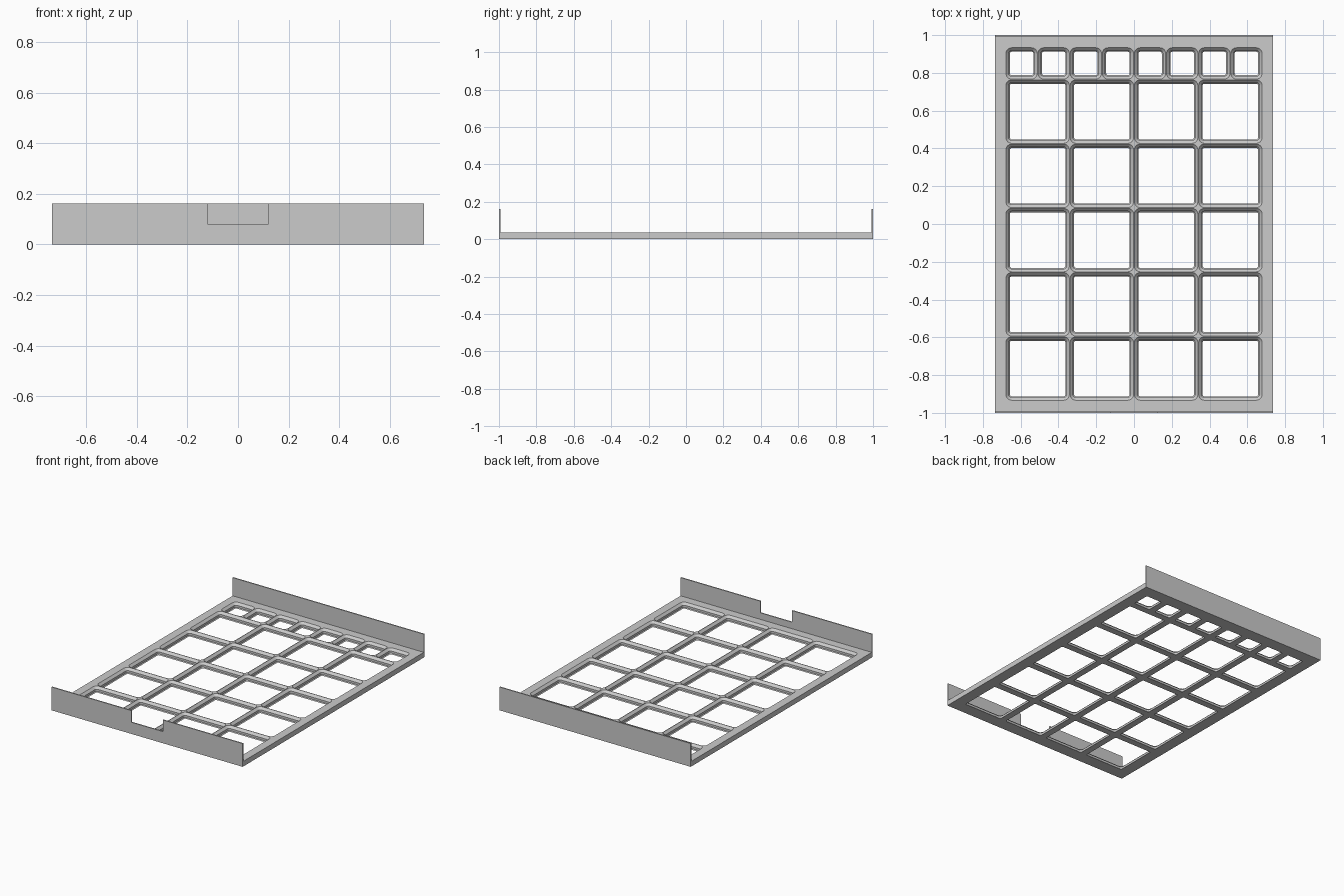
import bpy, bmesh, math

if "Cube" in bpy.data.objects:
    bpy.data.objects.remove(bpy.data.objects["Cube"])

MM = 2 / 247                      # one millimetre in model units
PITCH = 42 * MM
HALF_X, HALF_Y = 0.736, 1.0
WALL_T, WALL_H = 1 * MM, 20 * MM
TOP = 4.4 * MM
CELL_X, CELL_Y = 2 * PITCH, 2.75 * PITCH   # half extents of the pocket field
ARC = 6                           # segments per rounded pocket corner

grey = bpy.data.materials.new("grey plastic")
grey.diffuse_color = (0.6, 0.6, 0.6, 1)
grey.use_nodes = True
grey.node_tree.nodes["Principled BSDF"].inputs["Base Color"].default_value = grey.diffuse_color


def make_object(name, bm):
    bmesh.ops.remove_doubles(bm, verts=bm.verts, dist=1e-5)
    bmesh.ops.recalc_face_normals(bm, faces=bm.faces)
    mesh = bpy.data.meshes.new(name)
    bm.to_mesh(mesh)
    bm.free()
    mesh.materials.append(grey)
    obj = bpy.data.objects.new(name, mesh)
    bpy.context.collection.objects.link(obj)
    return obj


def ring(bm, cx, cy, half, inset, radius, z):
    """Rounded square loop; radius 0 puts every corner point on the corner."""
    h = half - inset - radius
    verts = []
    for q in range(4):
        mid = math.radians(45 + 90 * q)
        sx, sy = round(math.cos(mid) * 1.4142), round(math.sin(mid) * 1.4142)
        for i in range(ARC + 1):
            a = math.radians(90 * (q + i / ARC))
            verts.append(bm.verts.new((cx + sx * h + radius * math.cos(a),
                                       cy + sy * h + radius * math.sin(a), z)))
    return verts


def add_pocket(bm, cx, cy, half):
    """One open cell: underside, stepped and chamfered sides, upper rim."""
    # inset, corner radius, height (mm)
    steps = [(0, 0, 0), (2.85, 1.15, 0), (2.15, 1.85, 0.7),
             (2.15, 1.85, 2.5), (0.25, 3.75, 4.4), (0, 0, 4.4)]
    loops = [ring(bm, cx, cy, half, s[0] * MM, s[1] * MM, s[2] * MM) for s in steps]
    n = len(loops[0])
    for a, b in zip(loops, loops[1:]):
        for i in range(n):
            j = (i + 1) % n
            bm.faces.new((a[i], a[j], b[j], b[i]))


def quad(bm, pts):
    bm.faces.new([bm.verts.new(p) for p in pts])


# Pocket grid: 4 x 5 large cells and a back row of 8 half-size cells
bm = bmesh.new()
for col in range(4):
    for row in range(5):
        add_pocket(bm, -CELL_X + (col + 0.5) * PITCH,
                   -CELL_Y + (row + 0.5) * PITCH, PITCH / 2)
for col in range(8):
    add_pocket(bm, -CELL_X + (col + 0.5) * PITCH / 2, CELL_Y - PITCH / 4, PITCH / 4)
# collapse the degenerate corner quads into triangles
bmesh.ops.remove_doubles(bm, verts=bm.verts, dist=1e-5)

# Solid margin around the grid
for s in (-1, 1):
    for z in (0, TOP):
        quad(bm, [(s * CELL_X, -HALF_Y, z), (s * HALF_X, -HALF_Y, z),
                  (s * HALF_X, HALF_Y, z), (s * CELL_X, HALF_Y, z)])
        quad(bm, [(-CELL_X, s * CELL_Y, z), (CELL_X, s * CELL_Y, z),
                  (CELL_X, s * HALF_Y, z), (-CELL_X, s * HALF_Y, z)])
    quad(bm, [(s * HALF_X, -HALF_Y, 0), (s * HALF_X, HALF_Y, 0),
              (s * HALF_X, HALF_Y, TOP), (s * HALF_X, -HALF_Y, TOP)])
    for x0, x1 in ((-HALF_X, -CELL_X), (-CELL_X, CELL_X), (CELL_X, HALF_X)):
        quad(bm, [(x0, s * HALF_Y, 0), (x1, s * HALF_Y, 0),
                  (x1, s * HALF_Y, TOP), (x0, s * HALF_Y, TOP)])
plate = make_object("grid_plate", bm)
bpy.context.view_layer.objects.active = plate
plate.select_set(True)
bpy.ops.object.shade_smooth_by_angle(angle=math.radians(30))


# Upright end walls standing on the plate
def end_wall(name, outline, y):
    bm = bmesh.new()
    face = bm.faces.new([bm.verts.new((x, y, z)) for x, z in outline])
    out = bmesh.ops.extrude_face_region(bm, geom=[face])
    moved = [v for v in out["geom"] if isinstance(v, bmesh.types.BMVert)]
    bmesh.ops.translate(bm, verts=moved, vec=(0, WALL_T, 0))
    make_object(name, bm)


NOTCH = 15 * MM
end_wall("front_wall",
         [(-HALF_X, TOP), (HALF_X, TOP), (HALF_X, WALL_H), (NOTCH, WALL_H),
          (NOTCH, WALL_H / 2), (-NOTCH, WALL_H / 2), (-NOTCH, WALL_H), (-HALF_X, WALL_H)],
         -HALF_Y)
end_wall("back_wall",
         [(-HALF_X, TOP), (HALF_X, TOP), (HALF_X, WALL_H), (-HALF_X, WALL_H)],
         HALF_Y - WALL_T)
